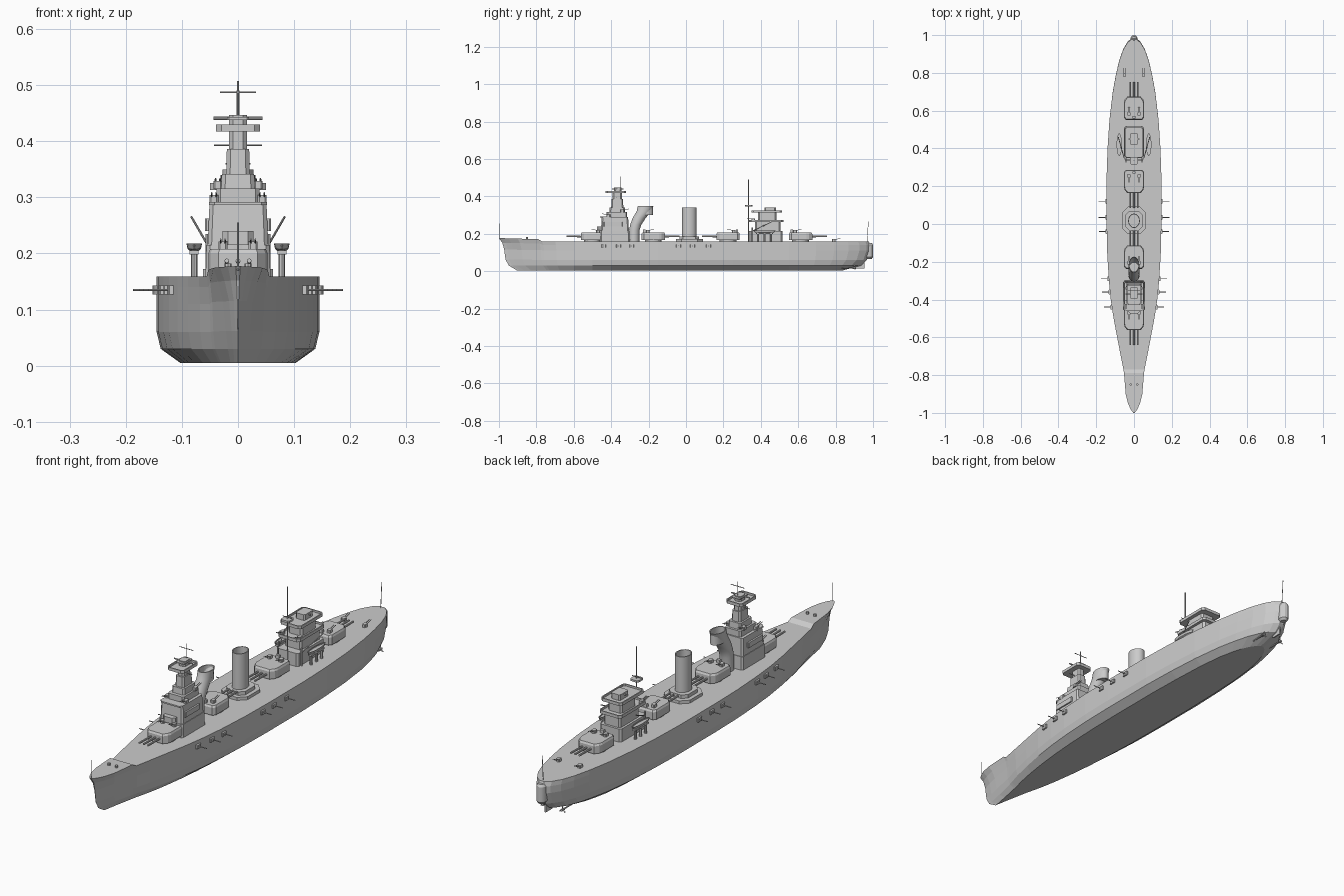
import bpy, bmesh
from math import sin, cos, pi
from mathutils import Vector

if "Cube" in bpy.data.objects:
    bpy.data.objects.remove(bpy.data.objects["Cube"])


def loft(name, rings, well=0, rim=0.005, strips=False, smooth=False):
    """Skin closed rings bottom to top; well sinks an inset top face."""
    bm = bmesh.new()
    vs = [[bm.verts.new(p) for p in r] for r in rings]
    n = len(vs[0])
    for a, b in zip(vs, vs[1:]):
        for i in range(n):
            j = (i + 1) % n
            bm.faces.new((a[i], a[j], b[j], b[i]))
    top = None
    for r in (vs[0], vs[-1]):
        if strips:
            for i in range(n // 2 - 1):
                bm.faces.new((r[i], r[i + 1], r[n - 2 - i], r[n - 1 - i]))
        else:
            top = bm.faces.new(r)
    bmesh.ops.recalc_face_normals(bm, faces=bm.faces)
    if well:
        bmesh.ops.inset_region(bm, faces=[top], thickness=rim)
        ext = bmesh.ops.extrude_face_region(bm, geom=[top])
        bmesh.ops.translate(bm, vec=(0, 0, -well), verts=[v for v in ext["geom"] if isinstance(v, bmesh.types.BMVert)])
        if top.is_valid:
            bmesh.ops.delete(bm, geom=[top], context="FACES_ONLY")
    bmesh.ops.remove_doubles(bm, verts=bm.verts, dist=1e-5)
    me = bpy.data.meshes.new(name)
    bm.to_mesh(me)
    bm.free()
    ob = bpy.data.objects.new(name, me)
    bpy.context.collection.objects.link(ob)
    if smooth:
        bpy.ops.object.select_all(action="DESELECT")
        ob.select_set(True)
        bpy.context.view_layer.objects.active = ob
        bpy.ops.object.shade_smooth_by_angle(angle=0.6)
    return ob


def block(name, hw, y0, y1, z0, z1, cut=0.0, x=0, taper=1.0, well=0):
    """Chamfered block centred on x."""
    cy, hy = (y0 + y1) / 2, (y1 - y0) / 2
    c = cut
    pts = [(hw, -hy + c), (hw, hy - c), (hw - c, hy), (-hw + c, hy),
           (-hw, hy - c), (-hw, -hy + c), (-hw + c, -hy), (hw - c, -hy)]
    if not c:
        pts = pts[::2]
        pts = [(hw, -hy), (hw, hy), (-hw, hy), (-hw, -hy)]
    return loft(name, [[(x + px * s, cy + py * s, z) for px, py in pts]
                       for z, s in ((z0, 1), (z1, taper))], well)


def oval(x, y, z, rx, ry, n=24):
    return [(x + rx * cos(2 * pi * i / n), y + ry * sin(2 * pi * i / n), z) for i in range(n)]


def rod(name, p, q, r, n=8):
    p, q = Vector(p), Vector(q)
    rot = (q - p).to_track_quat("Z", "Y")
    ring = [rot @ Vector(v) for v in oval(0, 0, 0, r, r, n)]
    return loft(name, [[p + v for v in ring], [q + v for v in ring]], smooth=True)


def light_gun(name, x, y, z, d):
    block(name + "_mount", 0.008, y - 0.01, y + 0.01, z, z + 0.014, 0.003, x)
    for s in (-0.004, 0.004):
        rod(name + "_barrel", (x + s, y, z + 0.01), (x + s, y + d * 0.035, z + 0.018), 0.0015, 6)


# Hull: station (y, deck half width, waterline half width)
stations = [(-1, 0.004, 0), (-.98, .018, .003), (-.95, .032, .009), (-.9, .044, .019),
            (-.79, .053, .043), (-.77, .056, .048), (-.7, .07, .067), (-.6, .089, .088),
            (-.5, .108, .108), (-.4, .123, .123), (-.3, .133, .133), (-.15, .142, .142),
            (0, .145, .145), (.25, .145, .145), (.4, .14, .14), (.55, .13, .13),
            (.7, .113, .113), (.8, .096, .095), (.88, .078, .076), (.94, .058, .054),
            (.98, .035, .03), (1, .012, .01)]
# Level: z, bow end, stern end, width scale, flare blend
levels = [(.005, -.905, .84, .71, 0), (.03, -.947, .935, .95, 0), (.06, -.965, .967, 1, .1),
          (.11, -.972, .985, 1, .3), (.14, -.982, .985, 1, .65), (.159, -1, .978, 1, 1)]


def hull_ring(z, bow, stern, scale, blend):
    side = []
    for y, wd, wl in stations:
        end = stern if y > 0 else -bow
        a = abs(y)
        a = a if a < .6 else .6 + (a - .6) * (end - .6) / .4
        rise = 0.012 + (-.79 - y) * .03 if y <= -.79 else 0
        side.append(((wl + (wd - wl) * blend) * scale, a if y > 0 else -a, z + rise * blend))
    return side + [(-x, y, h) for x, y, h in reversed(side)]


loft("hull", [hull_ring(*lv) for lv in levels], strips=True)

# Stern gallery, rudder, shafts and propellers
loft("stern_gallery", [oval(0, .976, z, r, r + .004, 16) for z, r in
                       ((.065, .012), (.075, .02), (.14, .02), (.15, .014))])
block("rudder", .003, .91, .955, .015, .06)
for x in (-.045, .045):
    rod("propeller_shaft", (x, .72, .018), (x, .9, .018), .003)
    rod("propeller_hub", (x, .89, .018), (x, .91, .018), .005)
    for k in range(3):
        a = k * 2 * pi / 3 + pi / 2
        rod("propeller_blade", (x, .9, .018), (x + .015 * cos(a), .903, .018 + .015 * sin(a)), .003, 4)

# Main gun turrets: centre y, barrel direction
for y, d in ((-.5, -1), (-.175, 1), (.225, -1), (.613, 1)):
    loft("barbette", [oval(0, y, z, .045, .045) for z in (.155, .172)], smooth=True)
    half = [(.053, -.05), (.053, .03), (.049, .045), (.035, .062)]
    outline = half + [(-a, b) for a, b in reversed(half)]
    outline = outline[:4] + outline[4:7] + [(-.053, -.05), (-.043, -.062), (.043, -.062)]
    loft("turret", [[(a * s, y + d * b * s, z) for a, b in outline]
                    for z, s in ((.168, 1), (.2, 1), (.208, .93))])
    for x in (-.02, 0, .02):
        rod("main_barrel", (x, y + d * .04, .185), (x, y + d * .14, .187), .0042)
    for x in (-.027, .027):
        light_gun("turret_gun", x, y - d * .03, .207, d)
    block("turret_sight", .008, y - d * .048 - .006, y - d * .048 + .006, .207, .222)

# Forward superstructure tiers: name, half width, y0, y1, z0, z1, taper
for name, hw, y0, y1, z0, z1, t in (
        ("bridge_base", .058, -.46, -.3, .155, .215, .97),
        ("bridge_block", .054, -.455, -.305, .215, .29, .94),
        ("bridge_tier_two", .038, -.425, -.315, .29, .316, 1),
        ("bridge_tier_three", .03, -.41, -.325, .316, .342, .96),
        ("tower_lower", .021, -.4, -.335, .34, .386, .95),
        ("tower_upper", .016, -.392, -.342, .385, .42, 1),
        ("tower_cap", .016, -.385, -.345, .425, .447, 1)):
    block(name, hw, y0, y1, z0, z1, .007, taper=t)
block("conning_tower", .028, -.475, -.44, .215, .24, .01)
block("bridge_wing", .052, -.46, -.4, .286, .292, .01)
block("spotting_top", .039, -.43, -.32, .417, .43, .01, well=.008)
block("spotting_roof", .02, -.395, -.335, .438, .443, .004)
rod("rangefinder", (-.044, -.37, .441), (.044, -.37, .441), .003)
rod("lower_yard", (-.043, -.37, .393), (.043, -.37, .393), .0015, 6)
rod("foremast", (0, -.35, .44), (0, -.35, .507), .0015, 6)
rod("fore_yard", (-.032, -.35, .487), (.032, -.35, .487), .0015, 6)
for s in (-1, 1):
    light_gun("bridge_gun", s * .043, -.415, .29, -1)
    light_gun("bridge_aft_gun", s * .036, -.34, .315, 1)
    block("bridge_sponson", .006, -.44, -.34, .24, .262, .003, s * .053)

# Raked fore funnel and upright aft funnel with plinth
loft("fore_funnel", [oval(0, y, z, .028, ry) for y, z, ry in
                     ((-.278, .155, .028), (-.276, .22, .028), (-.268, .25, .03), (-.25, .285, .035),
                      (-.225, .32, .039), (-.215, .35, .042))], well=.05, rim=.004, smooth=True)
loft("aft_funnel", [oval(0, .017, z, .031, .038) for z in (.155, .325, .327, .34)],
     well=.06, rim=.004, smooth=True)
block("funnel_plinth", .062, -.053, .092, .155, .172, .03)
block("funnel_collar", .045, -.035, .07, .172, .187, .02)

# Aft superstructure
block("aft_base", .05, .335, .515, .155, .215, .008)
block("aft_block", .04, .37, .505, .215, .267, .008)
block("aft_lower_platform", .052, .338, .52, .262, .275, .01, well=.008)
block("aft_upper_block", .033, .385, .485, .265, .317, .008)
block("aft_upper_platform", .05, .35, .512, .313, .326, .01, well=.008)
block("aft_director", .022, .42, .48, .316, .342, .006)
rod("aft_rangefinder", (-.03, .45, .334), (.03, .45, .334), .003)
rod("mainmast", (0, .335, .155), (0, .335, .49), .0025)
block("crows_nest", .02, .315, .355, .346, .354, .006)
rod("main_yard", (-.022, .335, .36), (.022, .335, .36), .0015, 6)
for s in (-1, 1):
    light_gun("aft_block_gun", s * .042, .36, .267, -1)
    # Ship's boats on stands, with boat crane
    loft("boat", [oval(s * .078, .42, z, .014 * k, .06 * k, 20) for z, k in
                  ((.203, .45), (.208, .85), (.218, 1))], well=.005, rim=.003)
    for y in (.385, .42, .455):
        rod("boat_stand", (s * .078, y, .155), (s * .078, y, .206), .006)
    block("boat_cradle", .008, .375, .465, .198, .205, x=s * .078)
    rod("crane_post", (s * .054, .355, .155), (s * .054, .355, .235), .004)
    rod("crane_boom", (s * .054, .355, .215), (s * .083, .46, .265), .002)
    light_gun("quarterdeck_gun", s * .05, .79, .158, 1)
    # Side casemates and their guns
    for y, w in ((-.44, .118), (-.36, .127), (-.29, .134), (-.04, .144), (.035, .145), (.12, .145)):
        block("casemate", .01, y - .013, y + .013, .127, .143, .003, s * (w - .003))
        rod("casemate_barrel", (s * w, y, .135), (s * (w + .042), y, .135), .002, 6)
    rod("anchor_capstan", (s * .018, -.85, .17), (s * .018, -.85, .182), .006)

# Staffs and breakwater
rod("jackstaff", (0, -.996, .17), (0, -.996, .255), .0015, 6)
rod("ensign_staff", (0, .968, .155), (0, .975, .265), .0015, 6)
